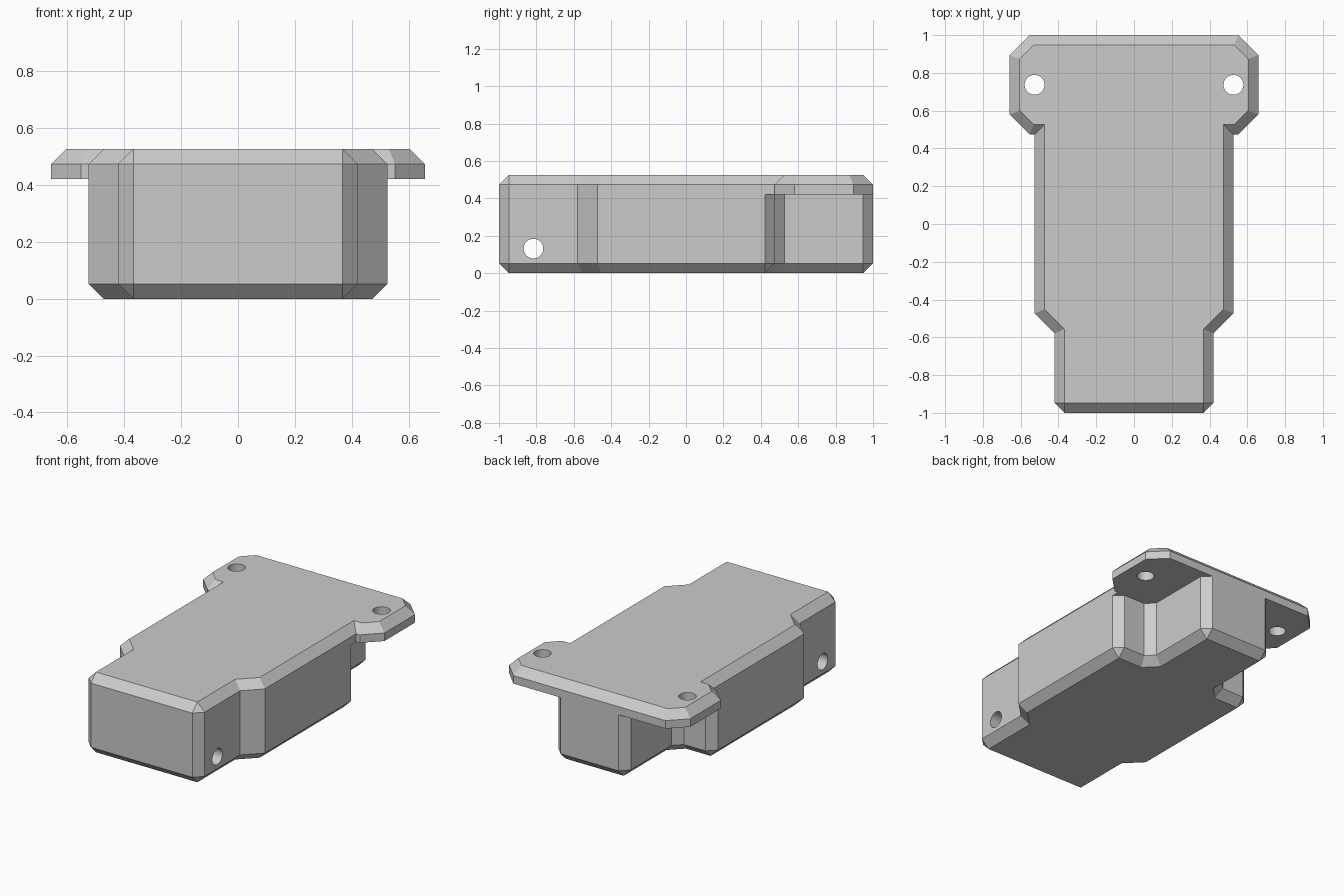
import bpy, bmesh, math
from mathutils import Vector, Matrix

if "Cube" in bpy.data.objects:
    bpy.data.objects.remove(bpy.data.objects["Cube"], do_unlink=True)

S = 1 / 19          # one design unit (also the chamfer size)

grey = bpy.data.materials.new("light grey")
grey.use_nodes = True
grey.diffuse_color = (0.6, 0.6, 0.6, 1)
grey.node_tree.nodes["Principled BSDF"].inputs["Base Color"].default_value = (0.6, 0.6, 0.6, 1)


def add_object(name, bm):
    bmesh.ops.recalc_face_normals(bm, faces=bm.faces)
    bmesh.ops.scale(bm, vec=(S, S, S), verts=bm.verts)
    mesh = bpy.data.meshes.new(name)
    bm.to_mesh(mesh)
    bm.free()
    mesh.materials.append(grey)
    obj = bpy.data.objects.new(name, mesh)
    bpy.context.collection.objects.link(obj)
    return obj


def rings(half):
    """Mirror a half outline; return the full-size ring and the ring inset by 1."""
    pts = half + [(-x, y, cut) for x, y, cut in reversed(half)]
    outer, inner = [], []
    for i, (x, y, cut) in enumerate(pts):
        p = Vector((x, y))
        d1 = (p - Vector(pts[i - 1][:2])).normalized()
        d2 = (Vector(pts[(i + 1) % len(pts)][:2]) - p).normalized()
        n1, n2 = Vector((-d1.y, d1.x)), Vector((-d2.y, d2.x))
        inset = p + (n1 + n2) / (1 + n1.dot(n2))
        outer += [p - d1, p + d2] if cut else [p]
        inner += [inset] * (2 if cut else 1)
    return outer, inner


def loft(name, levels):
    """Skin a stack of (ring, height) levels and cap both ends."""
    bm = bmesh.new()
    loops = [[bm.verts.new((p.x, p.y, z)) for p in ring] for ring, z in levels]
    for low, high in zip(loops, loops[1:]):
        for i in range(len(low)):
            bm.faces.new((low[i - 1], low[i], high[i], high[i - 1]))
    bm.faces.new(loops[0][::-1])
    bm.faces.new(loops[-1])
    bmesh.ops.remove_doubles(bm, verts=bm.verts, dist=0.001)
    return add_object(name, bm)


def combine(target, tool, operation):
    mod = target.modifiers.new(operation, "BOOLEAN")
    mod.operation, mod.solver, mod.object = operation, "EXACT", tool
    bpy.ops.object.select_all(action="DESELECT")
    bpy.context.view_layer.objects.active = target
    target.select_set(True)
    bpy.ops.object.modifier_apply(modifier=mod.name)
    bpy.data.objects.remove(tool, do_unlink=True)


def drill(target, location, depth, rotation):
    bm = bmesh.new()
    bmesh.ops.create_cone(bm, cap_ends=True, segments=32, radius1=1, radius2=1, depth=depth,
                          matrix=Matrix.Translation(location) @ rotation)
    cutter = add_object("hole_cutter", bm)
    cutter.hide_render = True
    combine(target, cutter, "DIFFERENCE")


# Half outlines, front to back; True marks a chamfered upright corner
front = [(8, -19, True), (8, -11, False), (10, -9, False)]
body_outer, body_inner = rings(front + [(10, 9, True), (6, 9, False), (5, 10, False), (5, 19, True)])
lid_outer, lid_inner = rings(front + [(10, 9, False), (10.5, 9, False), (12.5, 11, False),
                                      (12.5, 17, False), (10.5, 19, False)])

# Lower body with necked rear, and top plate with the mounting ears
housing = loft("housing", [(body_inner, 0), (body_outer, 1), (body_outer, 8)])
top_plate = loft("top_plate", [(lid_outer, 8), (lid_outer, 9), (lid_inner, 10)])
combine(housing, top_plate, "UNION")

# Merge the seam between the two into clean flat faces
bm = bmesh.new()
bm.from_mesh(housing.data)
bmesh.ops.remove_doubles(bm, verts=bm.verts, dist=0.0001)
bmesh.ops.dissolve_limit(bm, angle_limit=math.radians(1), verts=bm.verts, edges=bm.edges)
bm.to_mesh(housing.data)
bm.free()

# Ear holes and the cross hole through the nose
for x in (-10, 10):
    drill(housing, (x, 14, 9), 6, Matrix.Identity(4))
drill(housing, (0, -15.5, 2.5), 24, Matrix.Rotation(math.pi / 2, 4, "Y"))

bpy.context.view_layer.objects.active = housing
housing.select_set(True)
bpy.ops.object.shade_smooth_by_angle(angle=math.radians(20))
